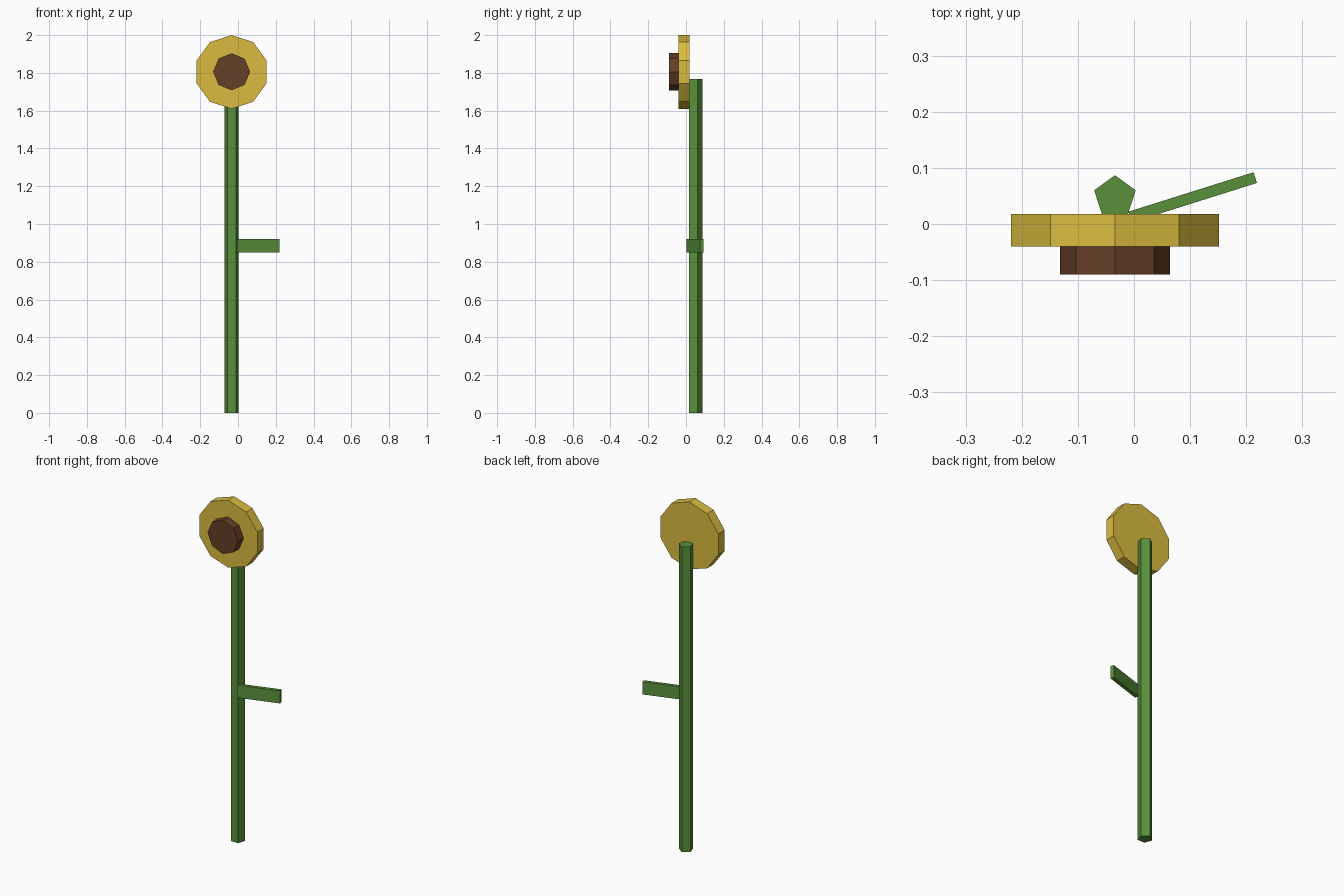
import bpy
from math import radians

if "Cube" in bpy.data.objects:
    bpy.data.objects.remove(bpy.data.objects["Cube"])


def colour(name, rgb):
    mat = bpy.data.materials.new(name)
    mat.diffuse_color = (*rgb, 1)
    mat.use_nodes = True
    mat.node_tree.nodes["Principled BSDF"].inputs["Base Color"].default_value = mat.diffuse_color
    return mat


green = colour("green", (0.10, 0.28, 0.045))
yellow = colour("yellow", (0.70, 0.50, 0.05))
brown = colour("brown", (0.13, 0.05, 0.02))


def prism(name, sides, radius, depth, loc, mat, facing=False):
    # A vertex points to +y, or to +z when the prism faces the front
    rot = (radians(90), 0, 0) if facing else (0, 0, 0)
    bpy.ops.mesh.primitive_cylinder_add(vertices=sides, radius=radius, depth=depth,
                                        location=loc, rotation=rot)
    ob = bpy.context.object
    ob.name = name
    ob.data.materials.append(mat)


# Five-sided stem
prism("stem", 5, 0.0389, 1.767, (-0.034, 0.048, 0.8835), green)

# Flower head: petal disc and seed centre
prism("petal_disc", 10, 0.195, 0.058, (-0.034, -0.011, 1.805), yellow, True)
prism("seed_centre", 8, 0.098, 0.05, (-0.034, -0.065, 1.806), brown, True)

# Leaf angled off the side of the stem
bpy.ops.mesh.primitive_cube_add(size=1, location=(0.1045, 0.0475, 0.885),
                                rotation=(0, 0, radians(17.5)))
leaf = bpy.context.object
leaf.name = "leaf"
leaf.scale = (0.234, 0.02, 0.073)
leaf.data.materials.append(green)
